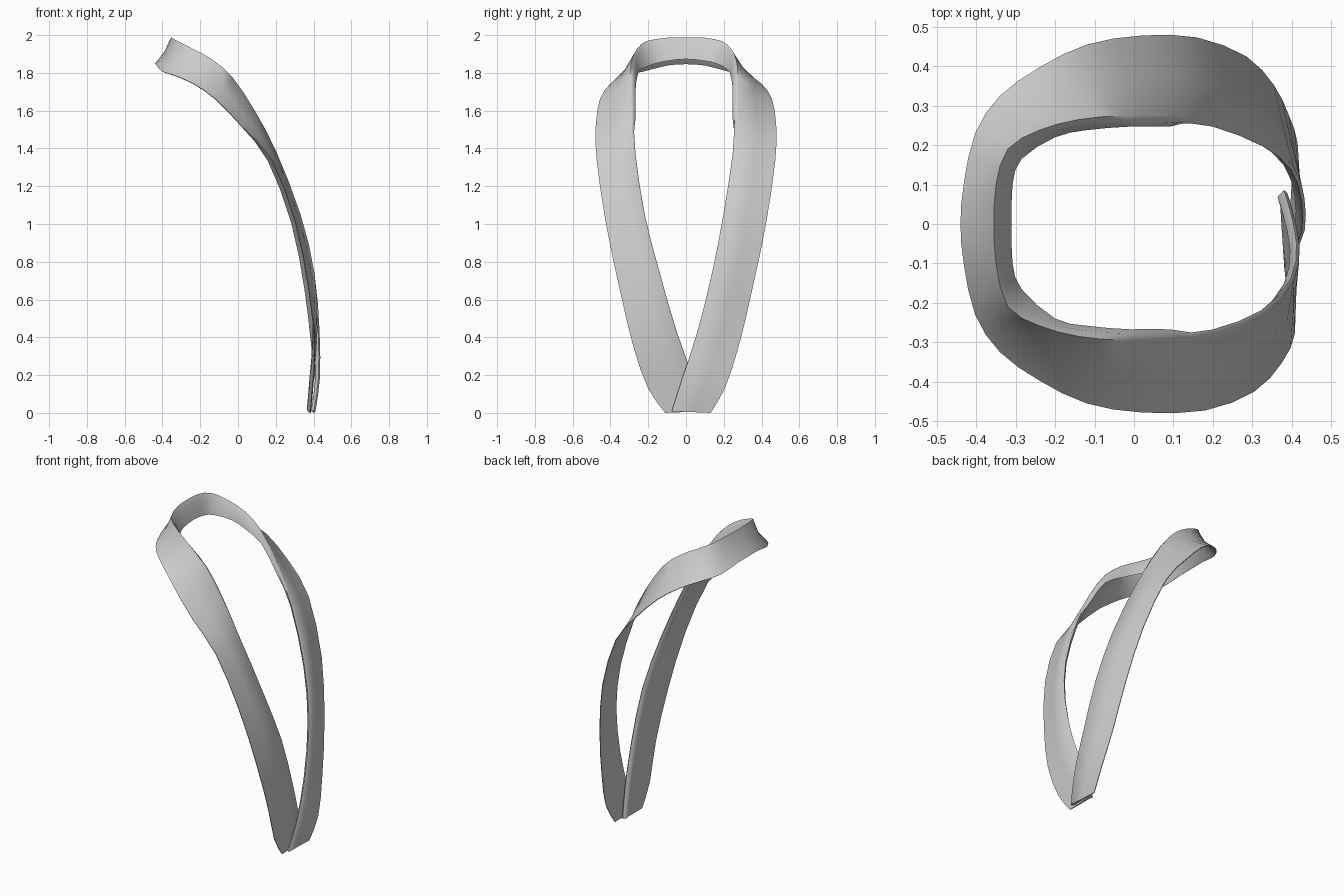
import bpy, bmesh
from mathutils import Vector as V

if "Cube" in bpy.data.objects:
    bpy.data.objects.remove(bpy.data.objects["Cube"])

# Half of the band, nape to hem: outer edge, rolled rim, lower end of folded lip
NECK = [
    ((-.44, 0, 1.86), (-.355, 0, 2.0), (-.31, 0, 1.885)),
    ((-.432, .10, 1.853), (-.35, .10, 1.998), (-.308, .10, 1.875)),
    ((-.403, .23, 1.82), (-.32, .19, 1.98), (-.285, .165, 1.86)),
    ((-.34, .325, 1.80), (-.24, .238, 1.94), (-.20, .22, 1.83)),
    ((-.24, .397, 1.757), (-.14, .265, 1.885), (-.12, .238, 1.79)),
    ((-.12, .455, 1.675), (-.03, .275, 1.79), (-.01, .247, 1.72)),
    ((.02, .478, 1.53), (.09, .275, 1.61), (.09, .247, 1.57)),
]
STRAP = [
    ((.16, .473, 1.35), (.205, .255, 1.39)),
    ((.285, .425, 1.02), (.332, .205, 1.06)),
    ((.355, .352, .67), (.405, .145, .75)),
]
# The front ends cross over: the +y strap lies outside the -y strap
END_OVER = [
    ((.392, .278, .36), (.432, .067, .44)),
    ((.415, .205, .14), (.433, -.015, .19)),
    ((.405, .13, .012), (.41, -.07, .02)),
]
END_UNDER = [
    ((.388, .278, .36), (.42, .055, .44)),
    ((.375, .20, .14), (.402, -.035, .19)),
    ((.365, .11, .012), (.388, -.08, .02)),
]


def side(end, sign):
    out = []
    for st in NECK + STRAP + end:
        pts = [V(p) for p in st]
        if len(pts) == 2:
            pts.append(None)
        if sign < 0:
            # the -y half sits slightly wider than the +y half
            if pts[2] is None:
                pts[0].x += .02
            for p in pts[1:]:
                if p and p.y > .18:
                    p.y += .02
            for p in pts:
                if p:
                    p.y = -p.y
        out.append(pts)
    return out


stations = side(END_UNDER, -1)[:0:-1] + side(END_OVER, 1)

# Cross-section of the band at each station
rings = []
for i, (o, r, lip) in enumerate(stations):
    a, b = stations[max(i - 1, 0)], stations[min(i + 1, len(stations) - 1)]
    n = (r - o).cross(b[0] + b[1] - a[0] - a[1]).normalized()
    if n.dot(V((-.3, 0, 1)) - o) < 0:
        n = -n
    up = (r - o).normalized()
    mid = (o + r) / 2 + n * (.002 if lip is None else .01)
    lip = lip or r + n * .024 - up * .012
    bulge = r.lerp(lip, .35) + up * .01
    under = r.lerp(mid, .35) + n * .016
    rings.append([o, mid, r, bulge, lip, under, mid + n * .01, o + n * .004])


def catmull(p0, p1, p2, p3, t):
    return (p1 * 2 + (p2 - p0) * t + (p0 * 2 - p1 * 5 + p2 * 4 - p3) * t * t
            + (p1 * 3 - p0 - p2 * 3 + p3) * t ** 3) / 2


# Smooth the band along its length
fine, last = [], len(rings) - 1
for i in range(last):
    q = [rings[min(max(i + d, 0), last)] for d in (-1, 0, 1, 2)]
    for t in (0, .5):
        fine.append([catmull(*p, t) for p in zip(*q)])
fine.append(rings[-1])

bm = bmesh.new()
vs = [[bm.verts.new(p) for p in ring] for ring in fine]
k = len(vs[0])
for A, B in zip(vs, vs[1:]):
    for j in range(k):
        bm.faces.new((A[j], A[(j + 1) % k], B[(j + 1) % k], B[j]))
bm.faces.new(vs[0])
bm.faces.new(vs[-1])
low = min(v.co.z for v in bm.verts)
for v in bm.verts:
    v.co.z -= low
bmesh.ops.recalc_face_normals(bm, faces=bm.faces)
me = bpy.data.meshes.new("collar_band")
bm.to_mesh(me)
bm.free()
band = bpy.data.objects.new("collar_band", me)
bpy.context.collection.objects.link(band)
bpy.context.view_layer.objects.active = band
band.select_set(True)
bpy.ops.object.shade_smooth_by_angle(angle=1.2)
